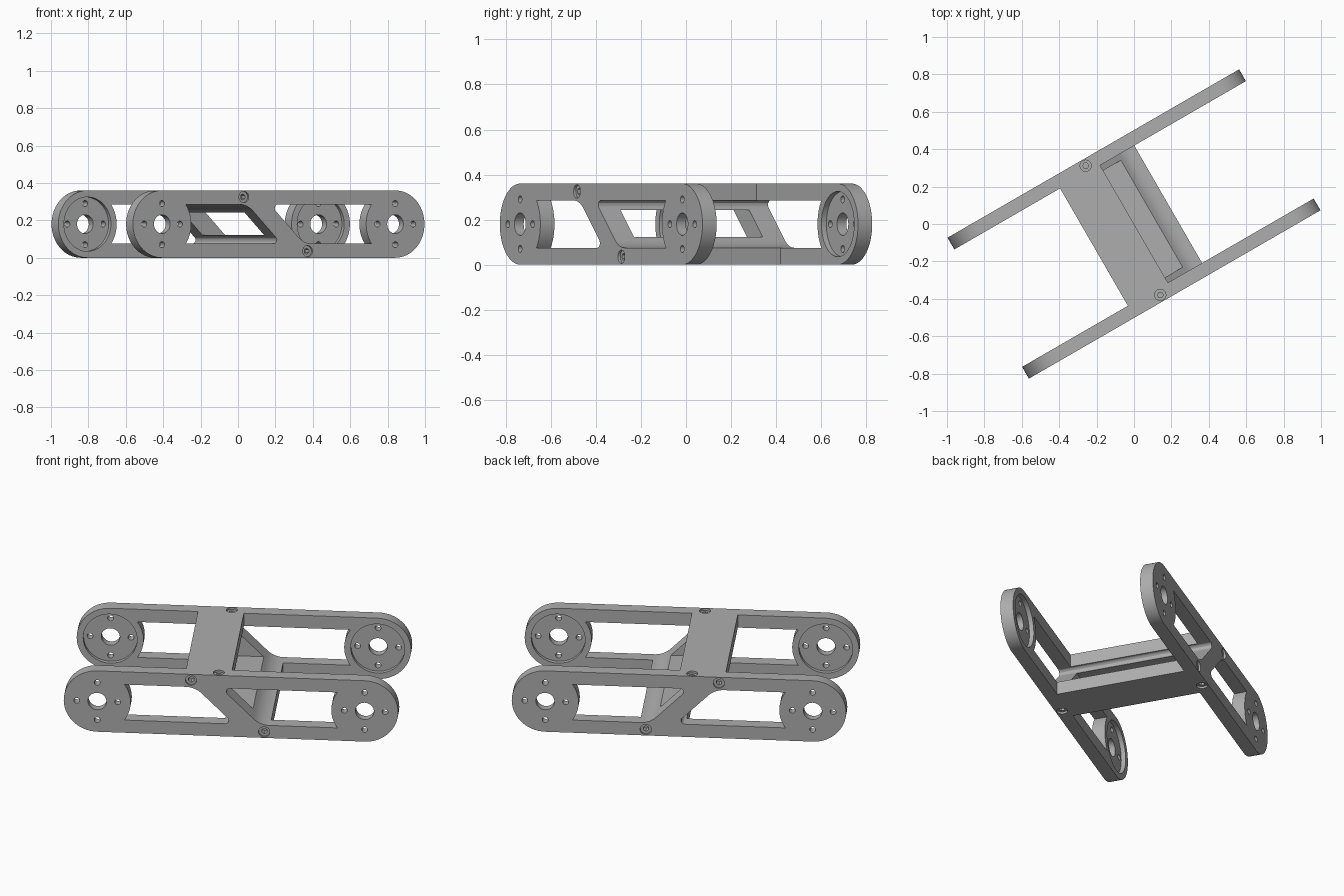
import bpy, bmesh
from math import radians, sin, cos, asin, pi
from mathutils import Matrix, Vector

cube = bpy.data.objects.get("Cube")
if cube:
    bpy.data.objects.remove(cube)

H, R, HUB = 0.36, 0.18, 0.72          # plate height, end radius, hub distance
OUT, INN = -0.435, -0.3625            # outer and inner face of the front plate
RAIL, SHIFT, WEB = 0.075, -0.018, 0.07  # rail thickness, strut offset, half width
RISE = R - RAIL

metal = bpy.data.materials.new("grey_metal")
metal.use_nodes = True
metal.diffuse_color = (0.42, 0.42, 0.42, 1)
metal.node_tree.nodes["Principled BSDF"].inputs["Base Color"].default_value = metal.diffuse_color


def arc(cx, cz, r, a0, a1, n):
    return [(cx + r * cos(a0 + (a1 - a0) * i / n), cz + r * sin(a0 + (a1 - a0) * i / n))
            for i in range(n + 1)]


def fillet(before, corner, after, r, n=10):
    """Points of a round of radius r at a corner."""
    p = Vector(corner)
    a, b = (Vector(before) - p).normalized(), (Vector(after) - p).normalized()
    half = a.angle(b) / 2
    centre = p + (a + b).normalized() * (r / sin(half))
    t0 = p + a * (r * cos(half) / sin(half)) - centre
    t1 = p + b * (r * cos(half) / sin(half)) - centre
    return [tuple(centre + t0.lerp(t1, i / n).normalized() * r) for i in range(n + 1)]


def turned(points):
    """Half turn about the middle of the plate."""
    return [(-x, H - z) for x, z in points]


def strut_side(c):
    """Right-hand edge of the slanted strut, from top rail to bottom rail."""
    tip = (c - RISE + WEB, H - RAIL)
    foot = (c + RISE + WEB, RAIL)
    return (fillet((1, H - RAIL), tip, foot, 0.02, 8)
            + fillet(tip, foot, (1, RAIL), 0.12, 12))


def window(c):
    a = asin(RISE / R)
    return strut_side(c) + arc(HUB, R, R, pi + a, pi - a, 20)


def add_prism(bm, points, y0, y1):
    face = bm.faces.new([bm.verts.new((x, y0, z)) for x, z in points])
    ext = bmesh.ops.extrude_face_region(bm, geom=[face])["geom"]
    verts = [v for v in ext if isinstance(v, bmesh.types.BMVert)]
    bmesh.ops.translate(bm, verts=verts, vec=(0, y1 - y0, 0))
    bmesh.ops.recalc_face_normals(bm, faces=bm.faces)


def add_bore(bm, centre, r, depth, axis="Y", sides=32):
    turn = Matrix.Rotation(radians(90), 4, "X") if axis == "Y" else Matrix()
    bmesh.ops.create_cone(bm, cap_ends=True, segments=sides, radius1=r, radius2=r,
                          depth=depth, matrix=Matrix.Translation(centre) @ turn)


def to_object(bm, name):
    mesh = bpy.data.meshes.new(name)
    bm.to_mesh(mesh)
    bm.free()
    ob = bpy.data.objects.new(name, mesh)
    bpy.context.collection.objects.link(ob)
    return ob


def cut(ob, bm):
    """Subtract the cutter mesh and bake the result."""
    cutter = to_object(bm, "cutter")
    cutter.hide_render = True
    mod = ob.modifiers.new("cut", "BOOLEAN")
    mod.operation, mod.solver, mod.object = "DIFFERENCE", "EXACT", cutter
    bpy.context.view_layer.update()
    baked = bpy.data.meshes.new_from_object(ob.evaluated_get(bpy.context.evaluated_depsgraph_get()))
    ob.modifiers.clear()
    ob.data = baked
    bpy.data.objects.remove(cutter)


def finish(ob):
    ob.data.materials.clear()
    ob.data.materials.append(metal)
    ob.data.transform(Matrix.Rotation(radians(30), 4, "Z"))
    bpy.ops.object.select_all(action="DESELECT")
    ob.select_set(True)
    bpy.context.view_layer.objects.active = ob
    bpy.ops.object.shade_smooth_by_angle(angle=radians(30))


# Side plate with round ends
bm = bmesh.new()
add_prism(bm, arc(HUB, R, R, -pi / 2, pi / 2, 32) + arc(-HUB, R, R, pi / 2, 3 * pi / 2, 32), OUT, INN)
front = to_object(bm, "front_side_plate")

# Two windows either side of the strut
bm = bmesh.new()
add_prism(bm, window(SHIFT), OUT - 0.1, INN + 0.1)
add_prism(bm, turned(window(-SHIFT)), OUT - 0.1, INN + 0.1)
cut(front, bm)

# Screw positions: the face pair and the edge pair
mid = (OUT + INN) / 2
face_screws = [(SHIFT + s * 0.197, OUT, R - s * 0.145) for s in (-1, 1)]
edge_screws = [(SHIFT + s * 0.05, mid, R - s * R) for s in (-1, 1)]

# Hub recesses on the inner face and screw head counterbores
bm = bmesh.new()
for s in (-1, 1):
    add_bore(bm, (s * HUB, INN, R), 0.145, 0.05, sides=64)
for p in face_screws:
    add_bore(bm, p, 0.03, 0.024)
for p in edge_screws:
    add_bore(bm, p, 0.03, 0.024, "Z")
cut(front, bm)

# Shaft holes, bolt circles and screw sockets
bm = bmesh.new()
for s in (-1, 1):
    add_bore(bm, (s * HUB, mid, R), 0.05, 0.3, sides=48)
    for k in range(4):
        a = k * pi / 2
        add_bore(bm, (s * HUB + 0.11 * cos(a), mid, R + 0.11 * sin(a)), 0.016, 0.3, sides=20)
for p in face_screws:
    add_bore(bm, p, 0.016, 0.1, sides=6)
for p in edge_screws:
    add_bore(bm, p, 0.016, 0.1, "Z", 6)
cut(front, bm)

# Mirrored plate
bm = bmesh.new()
bm.from_mesh(front.data)
bmesh.ops.scale(bm, vec=(1, -1, 1), verts=bm.verts)
bmesh.ops.reverse_faces(bm, faces=bm.faces)
back = to_object(bm, "back_side_plate")

# Cross beam with a Z-shaped section
half = lambda c: [(c + 0.018, H), (c + 0.018, H - RAIL)] + strut_side(c) + [(c + 0.229, RAIL), (c + 0.229, 0)]
bm = bmesh.new()
add_prism(bm, half(SHIFT) + turned(half(-SHIFT)), INN, -INN)
beam = to_object(bm, "cross_beam")

# Long slot through the slanted web
bm = bmesh.new()
add_prism(bm, [(-0.5, 0.122), (0.5, 0.122), (0.5, 0.243), (-0.5, 0.243)], -0.33, 0.33)
cut(beam, bm)

for ob in (front, back, beam):
    finish(ob)
